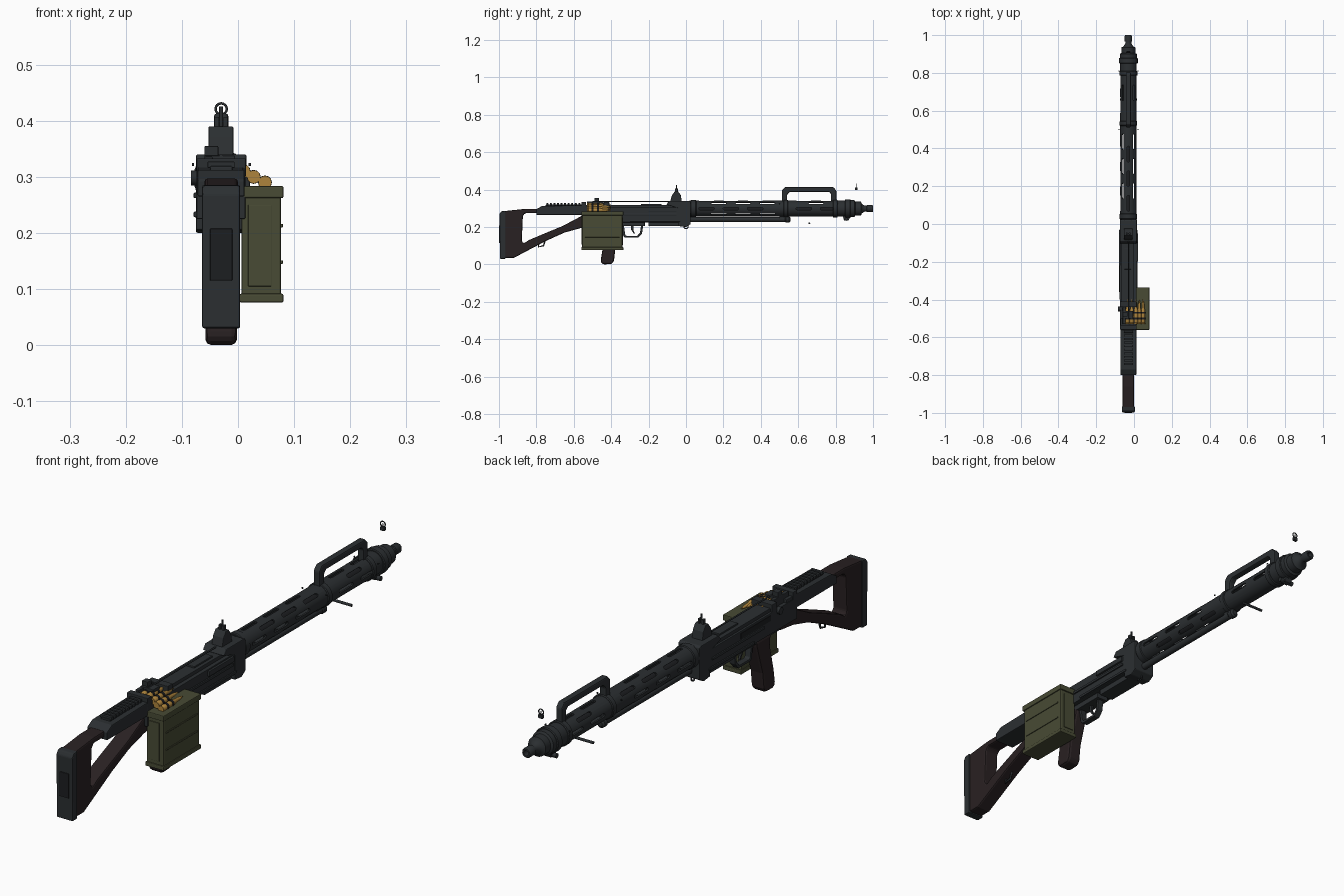
import bpy, bmesh, math
from mathutils import Vector, Matrix

CX, CZ = -0.03, 0.298   # bore axis


def mat(name, c):
    m = bpy.data.materials.new(name)
    m.diffuse_color = (*c, 1)
    return m


METAL = mat("gunmetal", (0.024, 0.028, 0.031))
DARK = mat("dark_metal", (0.012, 0.013, 0.015))
WOOD = mat("dark_brown", (0.022, 0.015, 0.016))
GREEN = mat("olive", (0.065, 0.07, 0.035))
BRASS = mat("brass", (0.42, 0.23, 0.045))


def finish(name, bm, m, bevel=0, smooth=False):
    bmesh.ops.recalc_face_normals(bm, faces=bm.faces)
    me = bpy.data.meshes.new(name)
    bm.to_mesh(me)
    bm.free()
    ob = bpy.data.objects.new(name, me)
    bpy.context.collection.objects.link(ob)
    me.materials.append(m)
    if bevel:
        b = ob.modifiers.new("bevel", 'BEVEL')
        b.width, b.segments, b.limit_method = bevel, 2, 'ANGLE'
    if smooth:
        bpy.ops.object.select_all(action='DESELECT')
        ob.select_set(True)
        bpy.context.view_layer.objects.active = ob
        bpy.ops.object.shade_smooth_by_angle(angle=math.radians(35))
    return ob


def prism(bm, pts, depth):
    f = bm.faces.new([bm.verts.new(p) for p in pts])
    r = bmesh.ops.extrude_face_region(bm, geom=[f])
    bmesh.ops.translate(bm, vec=depth, verts=[v for v in r['geom'] if isinstance(v, bmesh.types.BMVert)])


def box(name, x0, x1, y0, y1, z0, z1, m=METAL, bevel=0.002):
    bm = bmesh.new()
    prism(bm, [(x0, y0, z0), (x1, y0, z0), (x1, y1, z0), (x0, y1, z0)], (0, 0, z1 - z0))
    return finish(name, bm, m, bevel)


def side(name, pts, x0, x1, m=METAL, bevel=0.003):
    """Side-view (y, z) outline extruded across x."""
    bm = bmesh.new()
    prism(bm, [(x0, y, z) for y, z in pts], (x1 - x0, 0, 0))
    return finish(name, bm, m, bevel)


def lathe(name, prof, x=CX, z=CZ, m=METAL, n=24, closed=False):
    """Profile of (y, radius) spun around a line parallel to y."""
    bm = bmesh.new()
    rings = [[bm.verts.new((x + r * math.cos(2 * math.pi * i / n), y, z + r * math.sin(2 * math.pi * i / n)))
              for i in range(n)] for y, r in prof]
    pairs = list(zip(rings, rings[1:])) + ([(rings[-1], rings[0])] if closed else [])
    for a, b in pairs:
        for i in range(n):
            bm.faces.new((a[i], a[(i + 1) % n], b[(i + 1) % n], b[i]))
    if not closed:
        bm.faces.new(rings[0])
        bm.faces.new(rings[-1])
    return finish(name, bm, m, 0, True)


def pin(name, p, q, r, m=METAL, n=12):
    p, q = Vector(p), Vector(q)
    d = q - p
    bm = bmesh.new()
    M = Matrix.Translation((p + q) / 2) @ d.to_track_quat('Z', 'Y').to_matrix().to_4x4()
    bmesh.ops.create_cone(bm, cap_ends=True, segments=n, radius1=r, radius2=r, depth=d.length, matrix=M)
    return finish(name, bm, m, 0, True)


def wire(name, pts, r, m=METAL, cyclic=False):
    cu = bpy.data.curves.new(name, 'CURVE')
    cu.dimensions, cu.bevel_depth, cu.bevel_resolution, cu.use_fill_caps = '3D', r, 2, True
    s = cu.splines.new('POLY')
    s.points.add(len(pts) - 1)
    for sp, p in zip(s.points, pts):
        sp.co = (*p, 1)
    s.use_cyclic_u = cyclic
    cu.materials.append(m)
    ob = bpy.data.objects.new(name, cu)
    bpy.context.collection.objects.link(ob)


# Perforated barrel jacket with staggered slots
jacket = lathe("barrel_jacket", [(0.02, 0.043), (0.86, 0.043), (0.86, 0.036), (0.02, 0.036)], closed=True)
bm = bmesh.new()
for k in range(8):
    a = k * math.pi / 4
    out, tan = Vector((math.cos(a), 0, math.sin(a))), Vector((-math.sin(a), 0, math.cos(a)))
    y = 0.11 + 0.065 * (k % 2)
    while y < 0.78:
        if not 0.47 < y < 0.58 and not (y > 0.5 and out.z < -0.1):
            cap = []
            for end, base in ((1, -90), (-1, 90)):
                for j in range(5):
                    t = math.radians(base + 45 * j)
                    cap.append(Vector((CX, y + end * 0.035, CZ)) + out * 0.03
                               + Vector((0, 0.007 * math.cos(t), 0)) + tan * 0.007 * math.sin(t))
            prism(bm, cap, out * 0.03)
        y += 0.13
cutter = finish("slot_cutter", bm, METAL)
cutter.hide_render = True
mod = jacket.modifiers.new("slots", 'BOOLEAN')
mod.operation, mod.object, mod.solver = 'DIFFERENCE', cutter, 'EXACT'
bpy.context.view_layer.objects.active = jacket
bpy.ops.object.modifier_apply(modifier="slots")
bpy.data.objects.remove(cutter)

# Barrel, collars and muzzle
lathe("barrel", [(0.0, 0.021), (0.87, 0.021)], m=DARK, n=20)
lathe("muzzle", [(0.85, 0.045), (0.90, 0.045), (0.905, 0.037), (0.935, 0.037), (0.94, 0.026),
                 (0.955, 0.016), (0.965, 0.016), (0.967, 0.019), (0.995, 0.019), (1.0, 0.016), (1.0, 0.01), (0.96, 0.01)])
for i, (y0, y1, r) in enumerate([(0.025, 0.055, 0.046), (0.52, 0.545, 0.047), (0.785, 0.81, 0.048), (0.85, 0.88, 0.05)]):
    lathe(f"collar_{i}", [(y0, r - 0.003), (y0 + 0.003, r), (y1 - 0.003, r), (y1, r - 0.003)])
side("muzzle_lug", [(0.835, 0.27), (0.885, 0.27), (0.87, 0.235), (0.845, 0.235)], -0.045, -0.015)
pin("muzzle_lug_bolt", (-0.06, 0.857, 0.242), (0.0, 0.857, 0.242), 0.009)

# Under-barrel tube
lathe("lower_tube", [(0.02, 0.013), (0.53, 0.013), (0.535, 0.017), (0.552, 0.017), (0.558, 0.01)], z=0.24, n=16)
box("lower_tube_bracket", -0.04, -0.02, 0.5, 0.55, 0.235, 0.265)
pin("bipod_pin", (-0.075, 0.66, 0.22), (0.015, 0.66, 0.22), 0.005)
for x in (-0.08, 0.021):
    for y in (0.5, 0.81):
        pin("jacket_rivet", (x - 0.002, y, 0.322), (x + 0.002, y, 0.322), 0.003)

# Carry handle
side("carry_handle", [(0.512, 0.33), (0.512, 0.395), (0.528, 0.413), (0.788, 0.413), (0.804, 0.395), (0.804, 0.33),
                      (0.775, 0.33), (0.775, 0.378), (0.765, 0.388), (0.555, 0.388), (0.541, 0.374), (0.541, 0.33)],
     -0.043, -0.017, bevel=0.005)

# Front sight
wire("front_sight_ring", [(CX + 0.01 * math.cos(t * math.pi / 8), 0.91, 0.421 + 0.01 * math.sin(t * math.pi / 8))
                          for t in range(16)], 0.0022, cyclic=True)
box("front_sight_base", CX - 0.009, CX + 0.009, 0.904, 0.916, 0.397, 0.411)
pin("front_sight_post", (CX, 0.91, 0.405), (CX, 0.91, 0.423), 0.0018)

# Receiver
side("trunnion", [(-0.04, 0.205), (0.0, 0.2), (0.025, 0.215), (0.025, 0.335), (0.015, 0.34), (-0.09, 0.34),
                  (-0.105, 0.32), (-0.04, 0.3)], -0.075, 0.015)
box("receiver", -0.074, 0.013, -0.56, 0.0, 0.225, 0.305)
box("receiver_top", -0.066, -0.002, -0.44, -0.04, 0.3, 0.318)
box("receiver_underside", -0.06, 0.0, -0.2, -0.02, 0.204, 0.23)
for s, x0, x1 in (("left", -0.079, -0.072), ("right", 0.01, 0.018)):
    box(f"{s}_side_rail", x0, x1, -0.36, -0.05, 0.262, 0.272)
    box(f"{s}_lower_rail", x0, x1, -0.3, -0.03, 0.228, 0.238)
box("charging_slide", 0.01, 0.021, -0.2, -0.05, 0.28, 0.3)
box("ejection_recess", -0.0755, -0.07, -0.4, -0.22, 0.277, 0.297, DARK, 0)
box("top_cover_latch", -0.05, -0.015, -0.24, -0.13, 0.312, 0.324)
pin("left_knob", (-0.07, -0.45, 0.298), (-0.084, -0.45, 0.298), 0.013)
pin("top_rod", (CX, -0.5, 0.337), (CX, -0.04, 0.337), 0.003)
wire("sling_loop", [(CX + 0.0, 0.0 + 0.011 * math.cos(t * math.pi / 6), 0.202 + 0.011 * math.sin(t * math.pi / 6))
                    for t in range(12)], 0.003, cyclic=True)

# Rear sight
side("rear_sight_base", [(-0.085, 0.335), (-0.075, 0.37), (-0.06, 0.39), (-0.042, 0.39), (-0.028, 0.37), (-0.022, 0.335)],
     -0.053, -0.008)
for x in (-0.04, -0.024):
    box("rear_sight_wing", x - 0.002, x + 0.006, -0.058, -0.044, 0.388, 0.407, bevel=0.001)
pin("rear_sight_post", (CX, -0.051, 0.385), (CX, -0.051, 0.425), 0.0035)

# Feed tray and rear receiver with accessory rail
side("rear_receiver", [(-0.8, 0.265), (-0.5, 0.265), (-0.5, 0.318), (-0.77, 0.312), (-0.8, 0.295)], -0.072, 0.012)
box("feed_cover", -0.074, 0.014, -0.56, -0.535, 0.3, 0.333)
box("feed_bridge", -0.074, 0.014, -0.44, -0.41, 0.3, 0.333)
box("feed_block", -0.06, -0.005, -0.5, -0.46, 0.325, 0.338)
box("feed_latch", -0.06, -0.035, -0.49, -0.465, 0.335, 0.355)
box("feed_pillar", -0.06, -0.045, -0.53, -0.44, 0.3, 0.336)
box("accessory_rail", -0.05, -0.01, -0.75, -0.54, 0.305, 0.319)
for i in range(11):
    box("rail_tooth", -0.054, -0.006, -0.747 + i * 0.019, -0.736 + i * 0.019, 0.316, 0.327, bevel=0.001)

# Ammunition box: body, lid, raised ribs
box("ammo_box", 0.006, 0.077, -0.555, -0.34, 0.082, 0.275, GREEN, 0.004)
box("ammo_box_base", 0.003, 0.081, -0.56, -0.335, 0.076, 0.092, GREEN, 0.003)
box("ammo_box_lid", 0.003, 0.081, -0.56, -0.335, 0.262, 0.284, GREEN, 0.003)
for z in (0.145, 0.21):
    box("ammo_box_rib", 0.07, 0.08, -0.54, -0.355, z, z + 0.006, GREEN, 0.001)
for y0, y1 in ((-0.558, -0.55), (-0.345, -0.337)):
    box("ammo_box_end_panel", 0.018, 0.06, y0, y1, 0.105, 0.25, GREEN, 0.001)
box("ammo_box_mount", -0.0, 0.02, -0.52, -0.38, 0.24, 0.27)

# Cartridge belt
for i, (x, z) in enumerate([(-0.035, 0.318), (-0.012, 0.318), (0.01, 0.31), (0.028, 0.3), (0.048, 0.29)]):
    lathe(f"cartridge_{i}", [(-0.53, 0.012), (-0.524, 0.012), (-0.522, 0.0095), (-0.518, 0.0115), (-0.455, 0.0105),
                             (-0.445, 0.007), (-0.425, 0.0065), (-0.4, 0.0015)], x, z, BRASS, 12)
    for y in (-0.505, -0.475):
        lathe("belt_link", [(y, 0.0125), (y + 0.01, 0.0125)], x, z, DARK, 12)

# Trigger group and grip
box("trigger_housing", -0.055, -0.005, -0.5, -0.22, 0.205, 0.235)
side("trigger_guard", [(-0.345, 0.215), (-0.335, 0.15), (-0.325, 0.143), (-0.255, 0.143), (-0.235, 0.165), (-0.228, 0.215),
                       (-0.239, 0.215), (-0.246, 0.17), (-0.26, 0.153), (-0.32, 0.153), (-0.325, 0.158), (-0.333, 0.215)],
     -0.042, -0.018, bevel=0.002)
side("trigger", [(-0.295, 0.215), (-0.28, 0.215), (-0.282, 0.185), (-0.272, 0.165), (-0.28, 0.165), (-0.293, 0.185)],
     -0.034, -0.026, bevel=0.001)
side("pistol_grip", [(-0.445, 0.0), (-0.395, 0.002), (-0.385, 0.02), (-0.378, 0.08), (-0.345, 0.19), (-0.34, 0.215),
                     (-0.43, 0.215), (-0.425, 0.17), (-0.447, 0.075), (-0.457, 0.015)], -0.058, -0.002, WOOD, 0.012)

# Skeleton stock, butt plate and sling swivel
side("stock", [(-0.795, 0.297), (-0.86, 0.297), (-0.98, 0.284), (-0.985, 0.035), (-0.92, 0.035), (-0.75, 0.125),
               (-0.65, 0.17), (-0.56, 0.195), (-0.48, 0.205), (-0.48, 0.26), (-0.56, 0.258), (-0.66, 0.205),
               (-0.75, 0.168), (-0.84, 0.13), (-0.868, 0.112), (-0.878, 0.125), (-0.872, 0.26), (-0.86, 0.274), (-0.795, 0.274)],
     -0.06, 0.0, WOOD, 0.006)
side("butt_plate", [(-0.995, 0.03), (-0.965, 0.03), (-0.965, 0.286), (-0.988, 0.284), (-0.997, 0.27)], -0.064, 0.004, METAL, 0.004)
box("butt_pad", -0.05, -0.01, -1.0, -0.99, 0.115, 0.208, DARK, 0.002)
wire("stock_swivel", [(CX, -0.785, 0.115), (CX, -0.79, 0.093), (CX, -0.762, 0.1), (CX, -0.752, 0.13)], 0.004)
